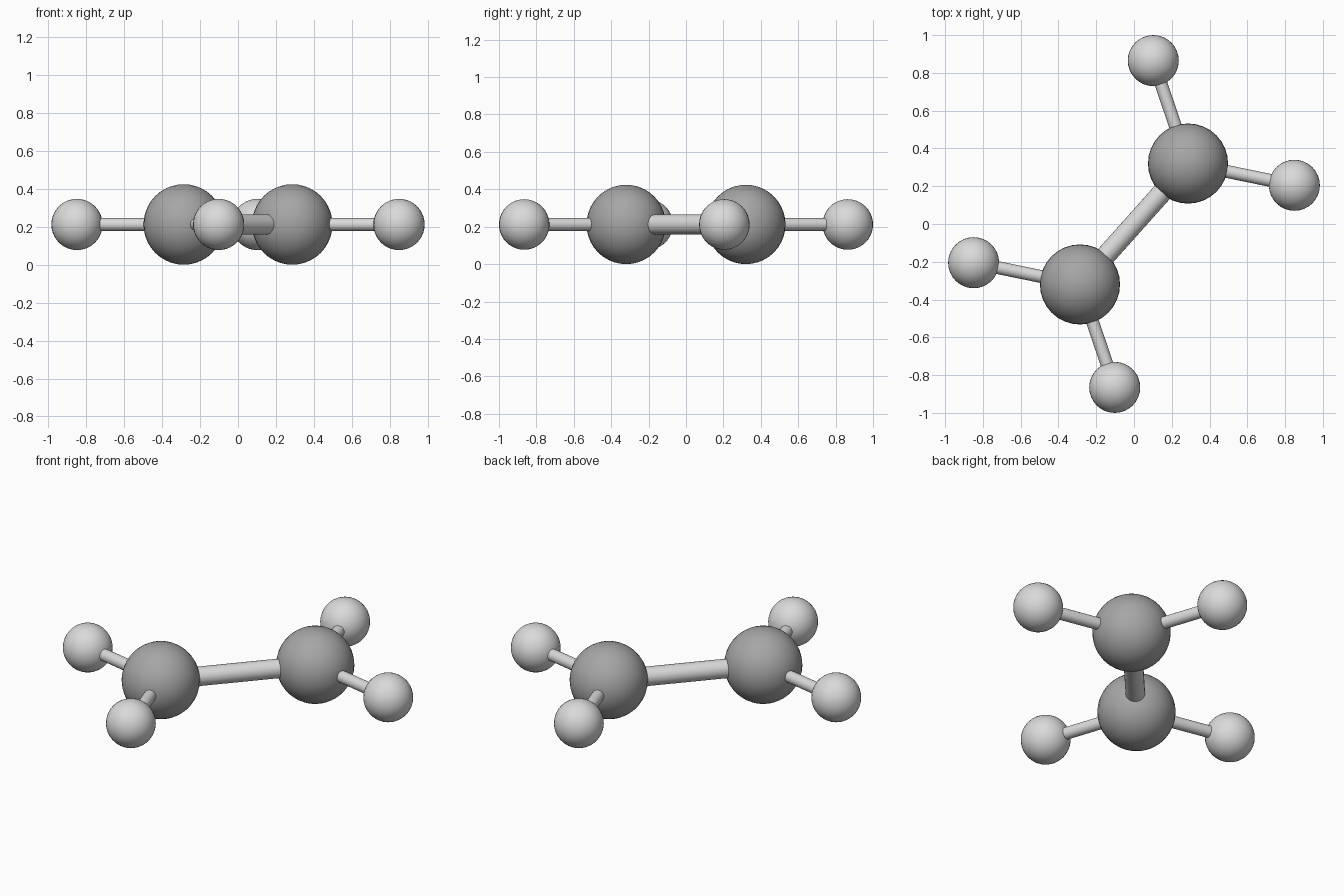
import bpy
import math
from mathutils import Vector

if "Cube" in bpy.data.objects:
    bpy.data.objects.remove(bpy.data.objects["Cube"])

CENTRE_Z = 0.212
BIG_R, SMALL_R = 0.212, 0.135
THICK_ROD, THIN_ROD = 0.053, 0.034


def material(name, value):
    mat = bpy.data.materials.new(name)
    mat.diffuse_color = (value, value, value, 1)
    mat.use_nodes = True
    mat.node_tree.nodes["Principled BSDF"].inputs["Base Color"].default_value = mat.diffuse_color
    return mat


dark_grey = material("dark grey", 0.38)
light_grey = material("light grey", 0.70)


def finish(name, mat):
    obj = bpy.context.object
    obj.name = name
    obj.data.materials.append(mat)
    bpy.ops.object.shade_smooth_by_angle(angle=math.radians(40))


def ball(name, pos, radius, mat):
    bpy.ops.mesh.primitive_uv_sphere_add(segments=32, ring_count=20, radius=radius, location=pos)
    finish(name, mat)


def rod(name, a, b, radius):
    direction = b - a
    bpy.ops.mesh.primitive_cylinder_add(
        vertices=24, radius=radius, depth=direction.length, location=(a + b) / 2,
        rotation=direction.to_track_quat('Z', 'Y').to_euler())
    finish(name, light_grey)


# Each half is the other turned by 180 degrees about z
centres = []
for side, s in (("back", 1), ("front", -1)):
    def place(x, y):
        return Vector((s * x, s * y, CENTRE_Z))

    centre = place(0.286, 0.32)
    centres.append(centre)
    ball(f"{side}_large_ball", centre, BIG_R, dark_grey)

    # Two small balls joined to the large one by thin rods
    for label, x, y in (("inner", 0.102, 0.865), ("outer", 0.849, 0.205)):
        end = place(x, y)
        ball(f"{side}_{label}_small_ball", end, SMALL_R, light_grey)
        rod(f"{side}_{label}_thin_rod", centre, end, THIN_ROD)

# Thick rod between the two large balls
rod("centre_thick_rod", centres[0], centres[1], THICK_ROD)
